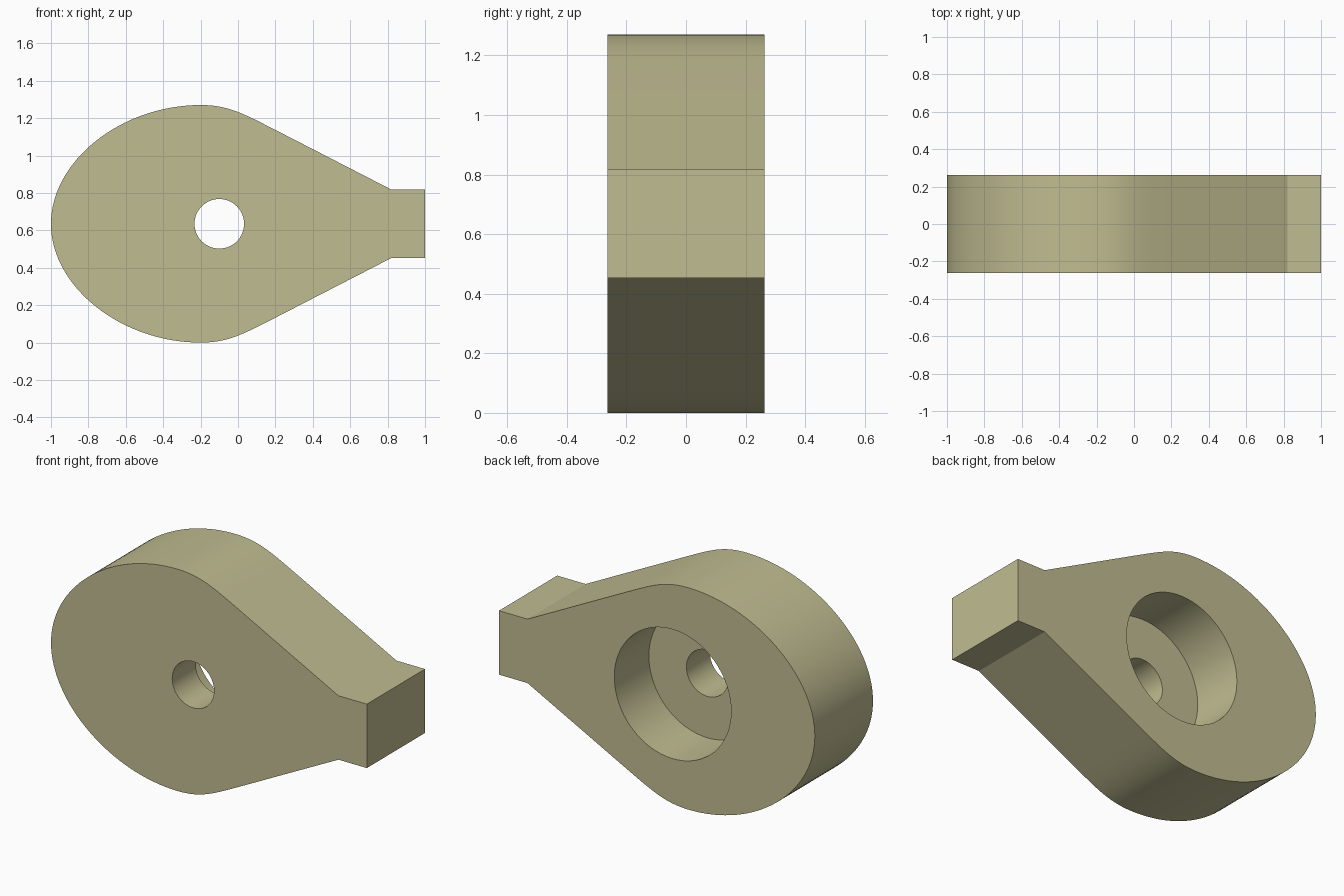
import bpy, bmesh, math
from mathutils import Vector
from mathutils.geometry import interpolate_bezier

if "Cube" in bpy.data.objects:
    bpy.data.objects.remove(bpy.data.objects["Cube"])

HALF_DEPTH = 0.263
MID_Z = 0.635
HOLE_X = -0.1

sand = bpy.data.materials.new("sand")
sand.diffuse_color = (0.527, 0.503, 0.283, 1)
sand.use_nodes = True
sand.node_tree.nodes["Principled BSDF"].inputs["Base Color"].default_value = sand.diffuse_color


def bezier(a, b, c, d, n):
    return interpolate_bezier(*[Vector(p) for p in (a, b, c, d)], n)


# Upper half outline (x, height above the middle): rounded nose, shoulder, taper, tab
k = 0.53
nose = bezier((-1, 0), (-1, k * 0.635), (-0.2 - k * 0.8, 0.635), (-0.2, 0.635), 33)
shoulder = bezier((-0.2, 0.635), (-0.05, 0.635), (0.03, 0.588), (0.2, 0.502), 17)
upper = [(p[0], p[1]) for p in nose + shoulder[1:]] + [(0.82, 0.183), (1, 0.183)]
outline = upper + [(x, -z) for x, z in reversed(upper[1:])]

# Lever body, extruded along y
bm = bmesh.new()
face = bm.faces.new([bm.verts.new((x, -HALF_DEPTH, MID_Z + z)) for x, z in outline])
grown = bmesh.ops.extrude_face_region(bm, geom=[face])["geom"]
bmesh.ops.translate(bm, vec=(0, 2 * HALF_DEPTH, 0),
                    verts=[v for v in grown if isinstance(v, bmesh.types.BMVert)])
bmesh.ops.recalc_face_normals(bm, faces=bm.faces)
mesh = bpy.data.meshes.new("lever_body")
bm.to_mesh(mesh)
bm.free()
mesh.materials.append(sand)
body = bpy.data.objects.new("lever_body", mesh)
bpy.context.collection.objects.link(body)


def drill(name, radius, y0, y1):
    """Cut a round hole along y from y0 to y1."""
    bpy.ops.mesh.primitive_cylinder_add(
        vertices=64, radius=radius, depth=y1 - y0,
        location=(HOLE_X, (y0 + y1) / 2, MID_Z), rotation=(math.pi / 2, 0, 0))
    cutter = bpy.context.object
    cutter.name = name
    cutter.hide_render = True
    cutter.data.materials.append(sand)
    bpy.context.view_layer.objects.active = body
    mod = body.modifiers.new(name, 'BOOLEAN')
    mod.operation = 'DIFFERENCE'
    mod.solver = 'EXACT'
    mod.object = cutter
    bpy.ops.object.modifier_apply(modifier=mod.name)
    bpy.data.objects.remove(cutter)


# Wide recess in the back, then the through hole
drill("recess_cutter", 0.37, -0.05, 0.5)
drill("hole_cutter", 0.1325, -0.5, 0.5)

# Smooth curved sides with crisp rims
bpy.ops.object.select_all(action='DESELECT')
body.select_set(True)
bpy.context.view_layer.objects.active = body
bpy.ops.object.shade_smooth_by_angle(angle=math.radians(20))
